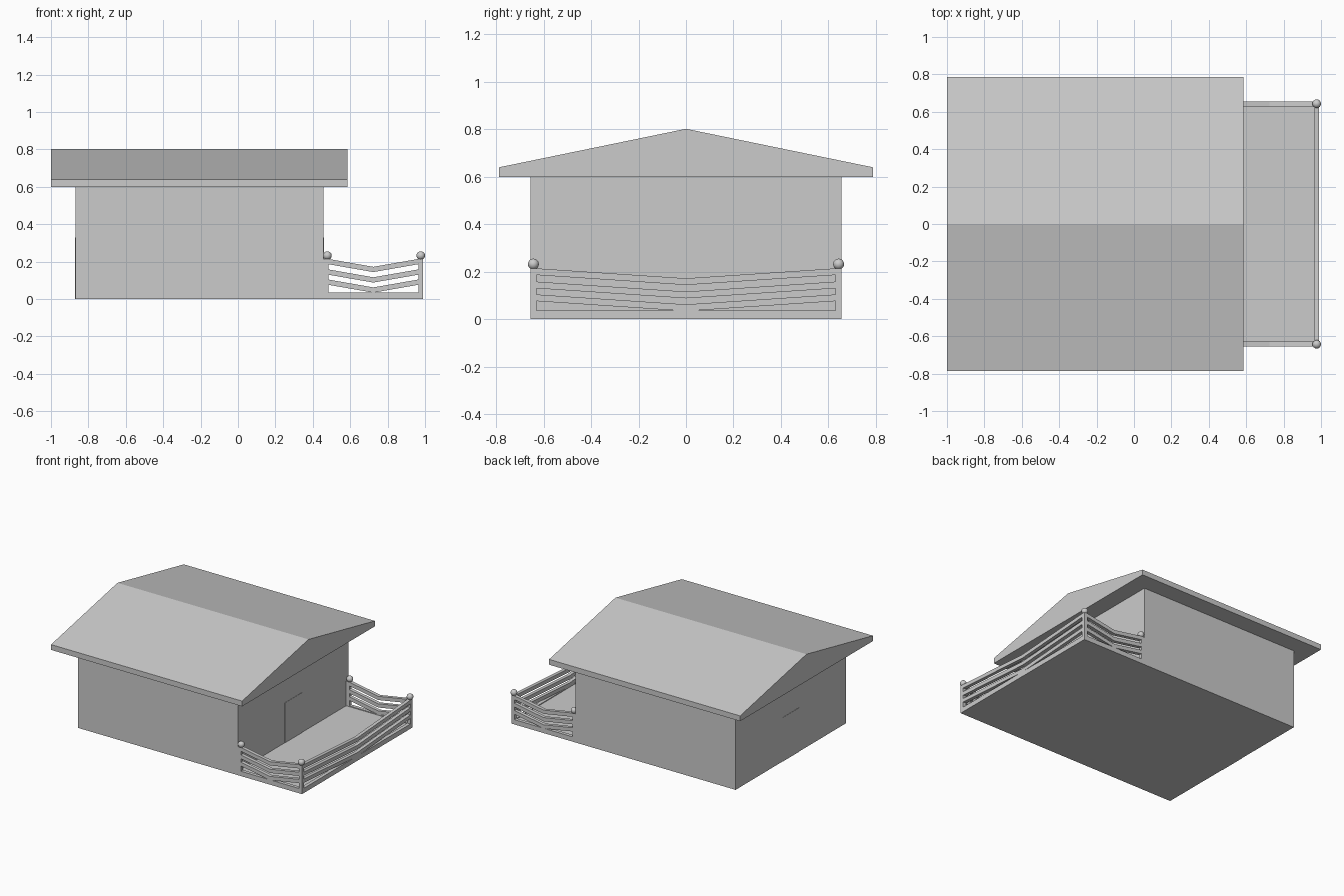
import bpy, bmesh
from mathutils import Vector

cube = bpy.data.objects.get("Cube")
if cube:
    bpy.data.objects.remove(cube, do_unlink=True)

grey = bpy.data.materials.new("plain grey")
grey.use_nodes = True
GREY = (0.6, 0.6, 0.6, 1)
grey.diffuse_color = GREY
grey.node_tree.nodes["Principled BSDF"].inputs["Base Color"].default_value = GREY


def finish(name, bm):
    bmesh.ops.recalc_face_normals(bm, faces=bm.faces)
    mesh = bpy.data.meshes.new(name)
    bm.to_mesh(mesh)
    bm.free()
    mesh.materials.append(grey)
    obj = bpy.data.objects.new(name, mesh)
    bpy.context.collection.objects.link(obj)
    return obj


def add_prism(bm, profile, axis, lo, hi):
    """Extrude an (u, z) profile along x or y."""
    def place(u, z, d):
        return (d, u, z) if axis == "x" else (u, d, z)
    face = bm.faces.new([bm.verts.new(place(u, z, lo)) for u, z in profile])
    grown = bmesh.ops.extrude_face_region(bm, geom=[face])["geom"]
    shift = Vector(place(0, 0, hi - lo))
    bmesh.ops.translate(bm, vec=shift,
                        verts=[g for g in grown if isinstance(g, bmesh.types.BMVert)])


def rect(u0, u1, z0, z1):
    return [(u0, z0), (u1, z0), (u1, z1), (u0, z1)]


def prism(name, profile, axis, lo, hi):
    bm = bmesh.new()
    add_prism(bm, profile, axis, lo, hi)
    return finish(name, bm)


BACK, WALL, EDGE, SIDE = -0.87, 0.457, 0.99, 0.655
BASE, POST, DROP = 0.036, 0.026, 0.042

# House body, stacked flush
for part, z0, z1 in (("floor_slab", 0, 0.03), ("walls", 0.03, 0.57), ("ceiling_slab", 0.57, 0.6)):
    prism(part, rect(-SIDE, SIDE, z0, z1), "x", BACK, WALL)

# Gable roof with upright eaves and a flat underside
eave = 0.787
prism("roof", [(-eave, 0.6), (eave, 0.6), (eave, 0.64), (0, 0.802), (-eave, 0.64)],
      "x", -1, 0.585)

# Thin doors at both ends
for part, x in (("back_door", BACK), ("porch_door", WALL)):
    prism(part, rect(-0.1, 0.1, 0, 0.33), "x", x - 0.002, x + 0.002)

# Porch deck
prism("porch_deck", rect(-SIDE, SIDE, 0, 0.03), "x", WALL, EDGE)


# Railing panel: sill, two posts and three sagging rails
def railing(name, axis, u0, u1, lo, hi):
    bm = bmesh.new()
    a, b, mid = u0 + POST, u1 - POST, (u0 + u1) / 2
    add_prism(bm, rect(u0, u1, 0, BASE), axis, lo, hi)
    for p, q in ((u0, a), (b, u1)):
        add_prism(bm, rect(p, q, BASE, 0.214), axis, lo, hi)
    for top in (0.214, 0.158, 0.104):
        low = top - 0.028
        add_prism(bm, [(a, low), (mid, low - DROP), (b, low),
                       (b, top), (mid, top - DROP), (a, top)], axis, lo, hi)
    finish(name, bm)


railing("end_railing", "x", -SIDE, SIDE, EDGE - POST, EDGE)
railing("front_railing", "y", WALL, EDGE, -SIDE, -SIDE + POST)
railing("back_railing", "y", WALL, EDGE, SIDE - POST, SIDE)

# Ball caps on the posts
for side, y in (("front", -0.643), ("back", 0.643)):
    for spot, x in (("inner", 0.478), ("outer", 0.977)):
        bm = bmesh.new()
        bmesh.ops.create_uvsphere(bm, u_segments=24, v_segments=12, radius=0.023)
        bmesh.ops.translate(bm, verts=bm.verts, vec=(x, y, 0.232))
        for f in bm.faces:
            f.smooth = True
        finish(f"{side}_{spot}_post_ball", bm)
